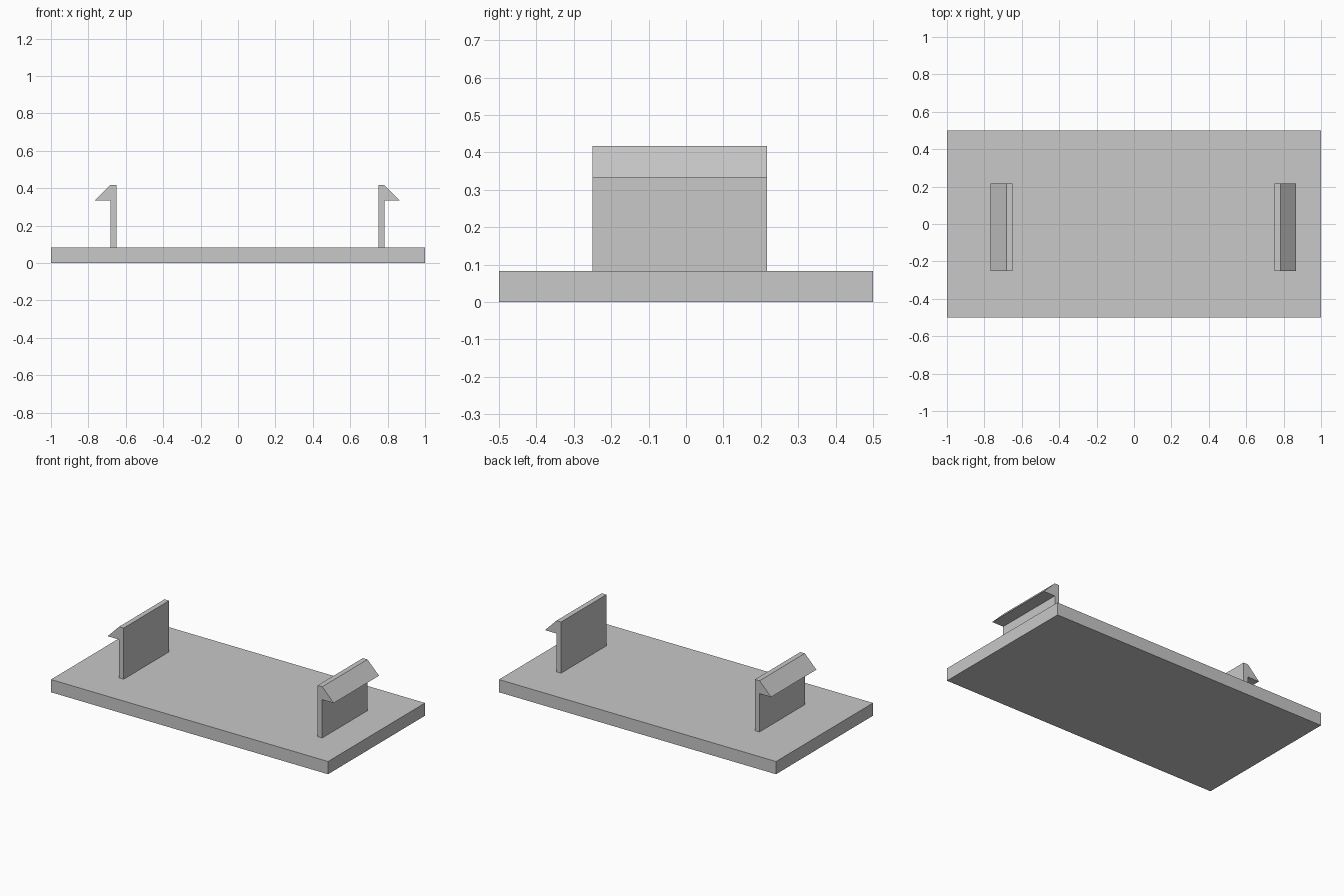
import bpy
import bmesh

cube = bpy.data.objects.get("Cube")
if cube:
    bpy.data.objects.remove(cube, do_unlink=True)

# Single plain grey
GREY = (0.58, 0.58, 0.58, 1)
grey = bpy.data.materials.new("plain grey")
grey.use_nodes = True
grey.diffuse_color = GREY
grey.node_tree.nodes["Principled BSDF"].inputs["Base Color"].default_value = GREY


def extrude_profile(name, profile, y_front, y_back):
    """Extrude an x-z outline along y into a solid, flat-faced object."""
    bm = bmesh.new()
    face = bm.faces.new([bm.verts.new((x, y_front, z)) for x, z in profile])
    result = bmesh.ops.extrude_face_region(bm, geom=[face])
    moved = [g for g in result["geom"] if isinstance(g, bmesh.types.BMVert)]
    bmesh.ops.translate(bm, verts=moved, vec=(0, y_back - y_front, 0))
    bmesh.ops.recalc_face_normals(bm, faces=bm.faces)
    mesh = bpy.data.meshes.new(name)
    bm.to_mesh(mesh)
    bm.free()
    mesh.materials.append(grey)
    obj = bpy.data.objects.new(name, mesh)
    bpy.context.collection.objects.link(obj)
    return obj


PLATE_TOP = 0.083
BARB_Z, CLIP_TOP = 0.333, 0.417
STEM, BARB = 0.033, 0.083

# Base plate
extrude_profile("base_plate",
                [(-1, 0), (1, 0), (1, PLATE_TOP), (-1, PLATE_TOP)], -0.5, 0.5)

# Snap clips: thin wall with a sloped barb pointing outwards
for name, inner_x, side in (("right_clip", -0.65, -1), ("left_clip", 0.75, 1)):
    outer_x = inner_x + side * STEM
    extrude_profile(name, [
        (inner_x, PLATE_TOP), (outer_x, PLATE_TOP), (outer_x, BARB_Z),
        (outer_x + side * BARB, BARB_Z), (outer_x, CLIP_TOP), (inner_x, CLIP_TOP),
    ], -0.25, 0.217)
